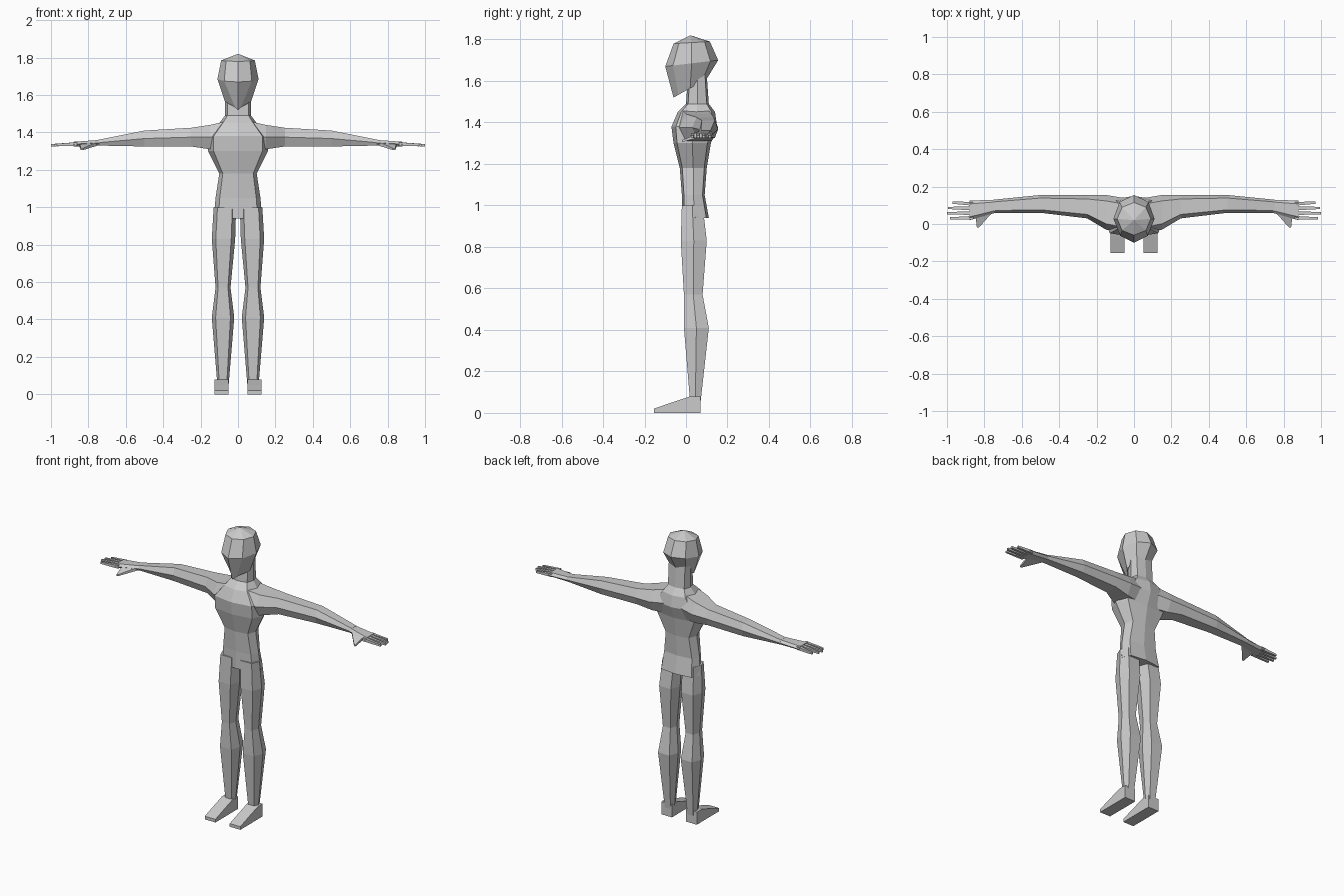
import bpy
import bmesh
from math import cos, sin, pi, copysign
from mathutils import Vector

cube = bpy.data.objects.get("Cube")
if cube:
    bpy.data.objects.remove(cube, do_unlink=True)

# One plain clay colour for the whole figure
grey = (.6, .6, .6, 1)
clay = bpy.data.materials.new("light_grey")
clay.use_nodes = True
clay.diffuse_color = grey
clay.node_tree.nodes["Principled BSDF"].inputs["Base Color"].default_value = grey


def mix(start, end, share):
    return start + (end - start) * share


def polygon(sides, turn=0, power=.6):
    """Unit cross-section filling the unit square; low power makes it boxier."""
    def boxy(value):
        return copysign(abs(value) ** power, value)

    def fit(values):
        low, high = min(values), max(values)
        return [(value - low) / (high - low) for value in values]

    angles = [turn + 2 * pi * step / sides for step in range(sides)]
    across = fit([boxy(cos(angle)) for angle in angles])
    along = fit([boxy(sin(angle)) for angle in angles])
    return list(zip(across, along))


def level_ring(shape, height, left, right, front, back):
    """Horizontal ring, for the trunk, head and legs."""
    return [Vector((mix(left, right, u), mix(front, back, v), height)) for u, v in shape]


def arm_ring(shape, reach, front, back, bottom, top):
    """Ring facing sideways, for the arms, hands and fingers."""
    return [Vector((reach, mix(front, back, u), mix(bottom, top, v))) for u, v in shape]


def forward_ring(shape, depth, inner, outer, bottom, top):
    """Ring facing forward, for the feet and thumbs."""
    return [Vector((mix(inner, outer, u), depth, mix(bottom, top, v))) for u, v in shape]


def loft(name, rings, mirrored=True):
    """Skin the rings in order, close both ends and mirror paired parts."""
    bm = bmesh.new()
    loops = [[bm.verts.new(point) for point in ring] for ring in rings]
    for near, far in zip(loops, loops[1:]):
        for i in range(len(near)):
            bm.faces.new((near[i - 1], near[i], far[i], far[i - 1]))
    bm.faces.new(loops[0])
    bm.faces.new(loops[-1])
    bmesh.ops.recalc_face_normals(bm, faces=bm.faces)
    mesh = bpy.data.meshes.new(name)
    bm.to_mesh(mesh)
    bm.free()
    mesh.materials.append(clay)
    part = bpy.data.objects.new(name, mesh)
    bpy.context.collection.objects.link(part)
    if mirrored:
        modifier = part.modifiers.new("Mirror", "MIRROR")
        modifier.use_mirror_merge = False
    return part


hexagon = polygon(6)
square = polygon(4, turn=pi / 4)
octagon = polygon(8)
round_octagon = polygon(8, power=1)

# Torso and neck: height, half width, front, back
torso = [
    (.94, .13, -.02, .11),
    (1.05, .12, -.02, .09),
    (1.18, .1, -.03, .1),
    (1.3, .16, -.06, .12),
    (1.38, .16, -.07, .15),
    (1.45, .1, -.04, .14),
    (1.49, .07, 0, .11),
    (1.63, .07, .01, .1),
]
loft("torso", [level_ring(octagon, height, -half, half, front, back)
               for height, half, front, back in torso], mirrored=False)


def head_ring(height, half, front, back, rise, face):
    """Head ring that rises to the back, with the face panel narrowed at the front."""
    ring = level_ring(round_octagon, height, -half, half, front, back)
    for point, (u, v) in zip(ring, round_octagon):
        point.z += rise * v
        if v < .4:
            point.x *= face
    return ring


# Head: jaw, brow, upper skull, then a tiny ring at the crown
loft("head", [
    head_ring(1.52, .07, -.06, .1, .09, .3),
    head_ring(1.67, .11, -.1, .155, .03, .95),
    head_ring(1.78, .09, -.06, .115, .01, 1),
    head_ring(1.82, .001, .02, .021, 0, 1),
], mirrored=False)

# Legs: height, inner, outer, front, back
legs = [
    (.05, .05, .11, .02, .07),
    (.41, .02, .14, -.01, .11),
    (.57, .04, .12, -.01, .08),
    (.83, .015, .14, -.025, .1),
    (1, .01, .13, -.02, .08),
]
loft("legs", [level_ring(hexagon, *row) for row in legs])

# Feet: depth and instep height from heel to toe
instep = [(.07, .08), (.02, .08), (-.07, .05), (-.155, .02)]
loft("feet", [forward_ring(square, depth, .05, .125, 0, top) for depth, top in instep])

# Arms: reach, front, back, bottom, top
arms = [
    (.06, -.05, .14, 1.31, 1.46),
    (.15, -.03, .155, 1.31, 1.44),
    (.25, .03, .155, 1.325, 1.425),
    (.5, .06, .155, 1.325, 1.41),
    (.75, .06, .13, 1.33, 1.36),
]
loft("arms", [arm_ring(hexagon, *row) for row in arms])

# Hands spread and flatten towards the knuckles
loft("hands", [
    arm_ring(hexagon, .74, .06, .13, 1.33, 1.36),
    arm_ring(hexagon, .88, .02, .125, 1.325, 1.35),
])

# Fingers fan out evenly from the knuckles
tips = {"index": .985, "middle": 1, "ring": .995, "little": .97}
for number, (name, tip) in enumerate(tips.items()):
    root = .033 + number * .025
    end = .03 + number * .028
    loft(name + "_fingers", [
        arm_ring(square, reach, side - size, side + size, drop - size, drop + size)
        for reach, side, size, drop in [(.86, root, .01, 1.338), (tip, end, .006, 1.332)]
    ])

# Thumbs taper forward and down
loft("thumbs", [
    forward_ring(square, .07, .75, .85, 1.33, 1.35),
    forward_ring(square, -.02, .83, .84, 1.305, 1.315),
])
